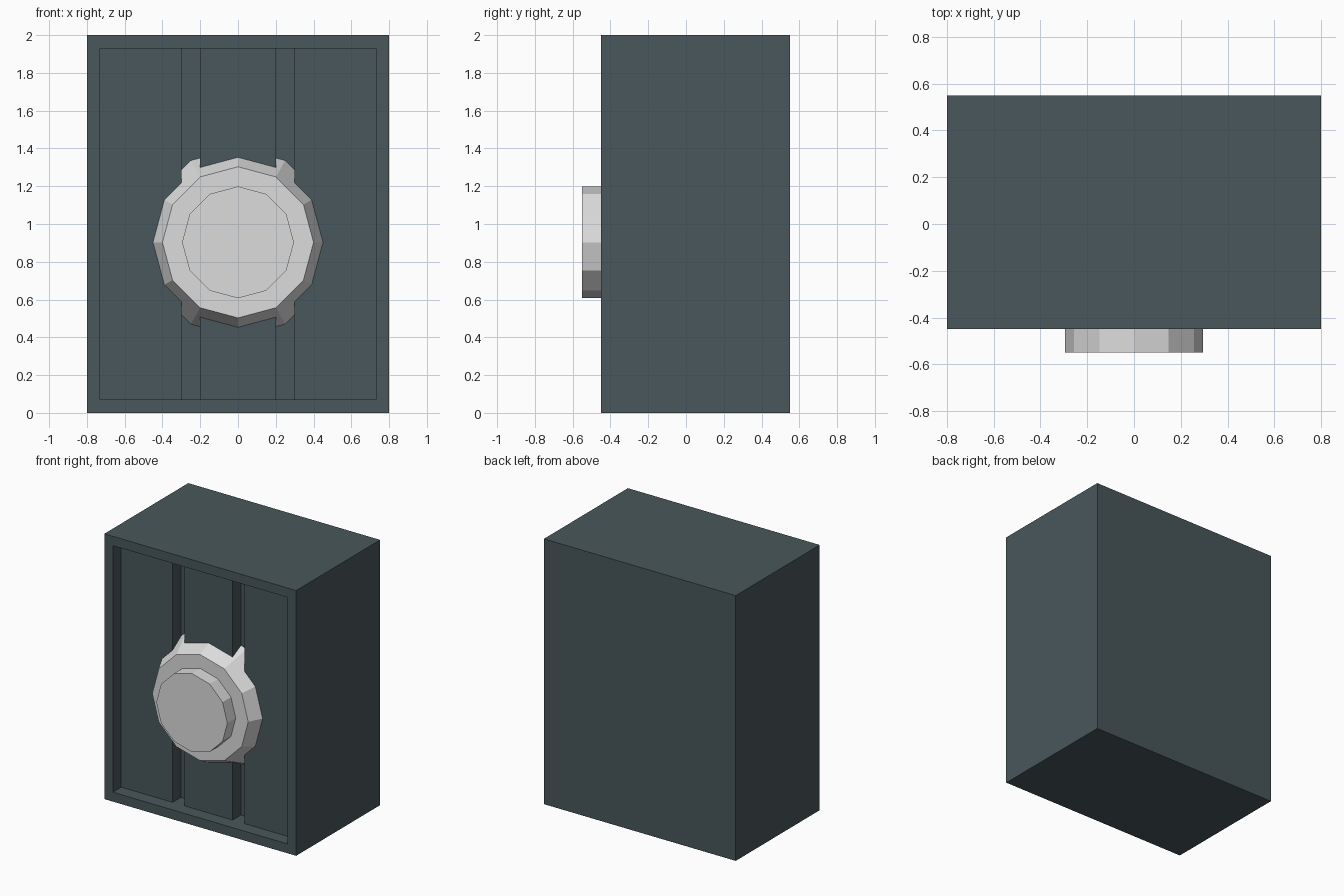
import bpy, bmesh, math
from mathutils import Matrix, Vector

if "Cube" in bpy.data.objects:
    bpy.data.objects.remove(bpy.data.objects["Cube"])


def material(name, rgb):
    m = bpy.data.materials.new(name)
    m.diffuse_color = (*rgb, 1.0)
    m.use_nodes = True
    m.node_tree.nodes["Principled BSDF"].inputs["Base Color"].default_value = m.diffuse_color
    return m


DARK = material("dark slate", (0.066, 0.096, 0.105))
LIGHT = material("light grey", (0.72, 0.72, 0.72))


def finish(bm, name, mat):
    bmesh.ops.recalc_face_normals(bm, faces=bm.faces[:])
    mesh = bpy.data.meshes.new(name)
    bm.to_mesh(mesh)
    bm.free()
    mesh.materials.append(mat)
    obj = bpy.data.objects.new(name, mesh)
    bpy.context.collection.objects.link(obj)
    return obj


def push_back(bm, faces, depth):
    """Extrude faces straight back (+y) and return the new floor faces."""
    floors = bmesh.ops.extrude_discrete_faces(bm, faces=faces)["faces"]
    verts = list({v for f in floors for v in f.verts})
    bmesh.ops.translate(bm, verts=verts, vec=(0, depth, 0))
    return floors


# Case: box with a framed recess and two deeper vertical grooves
bm = bmesh.new()
bmesh.ops.create_cube(bm, size=1, matrix=Matrix.Translation((0, 0.05, 1))
                      @ Matrix.Diagonal((1.6, 1.0, 2.0, 1)))
bm.normal_update()
front = min(bm.faces, key=lambda f: f.calc_center_median().y)
bmesh.ops.inset_region(bm, faces=[front], thickness=0.1)
push_back(bm, [front], 0.1)


def recess_floor():
    return [f for f in bm.faces if all(abs(v.co.y + 0.35) < 1e-4 for v in f.verts)]


for x in (-0.3, -0.2, 0.2, 0.3):
    faces = recess_floor()
    geom = faces + list({e for f in faces for e in f.edges}) \
        + list({v for f in faces for v in f.verts})
    bmesh.ops.bisect_plane(bm, geom=geom, plane_co=Vector((x, 0, 0)),
                           plane_no=Vector((1, 0, 0)))
grooves = [f for f in recess_floor()
           if 0.2 < abs(f.calc_center_median().x) < 0.3]
push_back(bm, grooves, 0.1)
finish(bm, "case", DARK)


# Twelve-sided dial and knob facing -y
def disc(name, r_back, r_front, y_back, y_front):
    bm = bmesh.new()
    place = Matrix.Translation((0, (y_back + y_front) / 2, 0.903)) \
        @ Matrix.Rotation(math.pi / 2, 4, 'X')
    bmesh.ops.create_cone(bm, cap_ends=True, segments=12, radius1=r_back,
                          radius2=r_front, depth=y_back - y_front, matrix=place)
    return finish(bm, name, LIGHT)


disc("dial_base", 0.505, 0.40, -0.24, -0.45)
disc("dial_knob", 0.296, 0.296, -0.44, -0.55)
